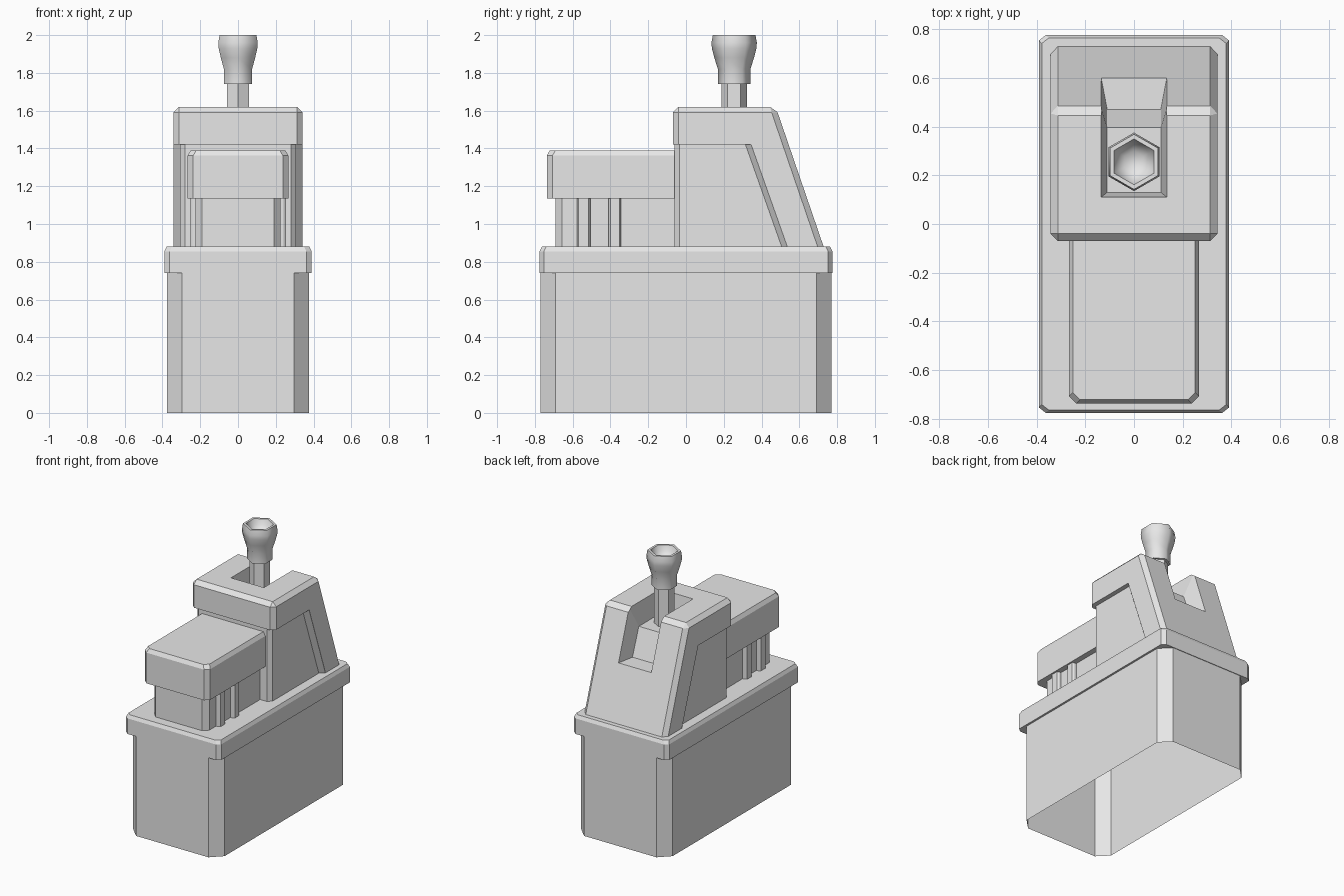
import bpy, bmesh, math

if "Cube" in bpy.data.objects:
    bpy.data.objects.remove(bpy.data.objects["Cube"], do_unlink=True)

grey = bpy.data.materials.new("plain_grey")
grey.use_nodes = True
grey.diffuse_color = (0.8, 0.8, 0.8, 1)
grey.node_tree.nodes["Principled BSDF"].inputs["Base Color"].default_value = (0.8, 0.8, 0.8, 1)


def finish(name, bm):
    bmesh.ops.recalc_face_normals(bm, faces=bm.faces)
    mesh = bpy.data.meshes.new(name)
    bm.to_mesh(mesh)
    bm.free()
    mesh.materials.append(grey)
    obj = bpy.data.objects.new(name, mesh)
    bpy.context.collection.objects.link(obj)
    return obj


def loft(name, rings, bottom=True, top=True):
    """Skin a stack of closed rings of equal length."""
    bm = bmesh.new()
    loops = [[bm.verts.new(p) for p in ring] for ring in rings]
    n = len(loops[0])
    for a, b in zip(loops, loops[1:]):
        for i in range(n):
            j = (i + 1) % n
            bm.faces.new((a[i], a[j], b[j], b[i]))
    if bottom:
        bm.faces.new(loops[0][::-1])
    if top:
        bm.faces.new(loops[-1])
    return finish(name, bm)


def octagon(x, y0, y1, z, cx, cy):
    """Rectangle with its four corners cut."""
    return [(-x + cx, y0, z), (x - cx, y0, z), (x, y0 + cy, z), (x, y1 - cy, z),
            (x - cx, y1, z), (-x + cx, y1, z), (-x, y1 - cy, z), (-x, y0 + cy, z)]


def block(name, x, y0, y1, z0, z1, cx, cy, top=0, drop=0, bottom=True):
    """Upright block with cut corners and an optional chamfered top."""
    rings = [octagon(x, y0, y1, z0, cx, cy), octagon(x, y0, y1, z1 - drop, cx, cy)]
    if drop:
        rings.append(octagon(x - top, y0 + top, y1 - top, z1, cx, cy))
    return loft(name, rings, bottom)


def extrude_profile(x, profile):
    """Side profile in (y, z), extruded across x."""
    bm = bmesh.new()
    sides = [[bm.verts.new((s * x, y, z)) for y, z in profile] for s in (-1, 1)]
    n = len(profile)
    for i in range(n):
        j = (i + 1) % n
        bm.faces.new((sides[0][i], sides[0][j], sides[1][j], sides[1][i]))
    for side in sides:
        bm.faces.new(side)
    bmesh.ops.recalc_face_normals(bm, faces=bm.faces)
    return bm


# Magazine body, open underneath, and the lip around its top
block("magazine_body", 0.375, -0.77, 0.77, 0, 0.75, 0.078, 0.078, bottom=False)
block("magazine_lip", 0.39, -0.775, 0.775, 0.74, 0.88, 0.028, 0.022, 0.012, 0.025)

# Front box, its narrower neck and the side ribs
block("front_box", 0.267, -0.737, 0.0, 1.135, 1.39, 0.03, 0.03, 0.016, 0.028)
block("front_neck", 0.225, -0.692, 0.0, 0.87, 1.14, 0.035, 0.035)
for side, label in ((-1, "right"), (1, "left")):
    for y0, y1, place in ((-0.578, -0.505, "front"), (-0.41, -0.343, "rear")):
        outline = [(0.2, y0), (0.24, y0), (0.255, y0 + 0.01),
                   (0.255, y1 - 0.01), (0.24, y1), (0.2, y1)]
        loft(f"{label}_{place}_rib",
             [[(side * x, y, z) for x, y in outline] for z in (0.87, 1.14)])

# Housing core, with cut front corners
bm = extrude_profile(0.308, [(-0.062, 0.87), (-0.062, 1.43), (0.355, 1.43), (0.55, 0.87)])
corners = [e for e in bm.edges if all(v.co.y < 0 for v in e.verts)
           and abs(e.verts[0].co.z - e.verts[1].co.z) > 0.1]
bmesh.ops.bevel(bm, geom=corners, offset=0.028, offset_type='OFFSET', segments=1, affect='EDGES')
finish("housing_core", bm)

# Housing shell: cap and sloping back in one bevelled piece
bm = extrude_profile(0.342, [(-0.07, 1.42), (-0.07, 1.62), (0.475, 1.62),
                             (0.732, 0.87), (0.54, 0.87), (0.345, 1.42)])
outer = []
for e in bm.edges:
    mid = (e.verts[0].co + e.verts[1].co) / 2
    low = all(v.co.z < 1.43 for v in e.verts)
    if not low:
        outer.append(e)
bmesh.ops.bevel(bm, geom=outer, offset=0.03, offset_type='OFFSET', segments=1, affect='EDGES')
shell = finish("housing_shell", bm)

# Tapered notch through the top and back of the shell
inner = [(0.13, 1.46), (0.395, 1.46), (0.47, 1.26)]
rim = [(0.11, 1.62), (0.475, 1.62), (0.60, 1.26)]
rings = []
for (iy, iz), (oy, oz) in zip(inner, rim):
    y, z = iy + 1.5 * (oy - iy), iz + 1.5 * (oz - iz)
    rings.append([(-0.11, iy, iz), (0.11, iy, iz), (0.147, y, z), (-0.147, y, z)])
cutter = loft("notch_cutter", rings)
cutter.hide_render = True
cut = shell.modifiers.new("notch", 'BOOLEAN')
cut.operation = 'DIFFERENCE'
cut.solver = 'EXACT'
cut.object = cutter
bpy.context.view_layer.objects.active = shell
shell.select_set(True)
bpy.ops.object.modifier_apply(modifier=cut.name)
shell.select_set(False)
bpy.data.objects.remove(cutter, do_unlink=True)

# Slanted edge strips where the shell steps out from the core
for side, label in ((-1, "right"), (1, "left")):
    strip = []
    for z, y in ((0.87, 0.51), (1.42, 0.315)):
        strip.append([(side * x, y + dy, z)
                      for x, dy in ((0.3, 0), (0.308, 0), (0.342, 0.031), (0.3, 0.031))])
    loft(f"{label}_edge_strip", strip)


# Six-sided lever shaft and cupped knob
def hexagon(r, z):
    return [(r * math.sin(k * math.pi / 3), 0.255 + r * math.cos(k * math.pi / 3), z)
            for k in range(6)]


loft("lever_shaft", [hexagon(0.068, 1.42), hexagon(0.068, 1.76)])
knob_profile = [(0.086, 1.74), (0.086, 1.82), (0.105, 1.88), (0.118, 1.93), (0.12, 1.96),
                (0.113, 2.0), (0.094, 2.0), (0.08, 1.96), (0.045, 1.925)]
knob = loft("lever_knob", [hexagon(r, z) for r, z in knob_profile])
bpy.context.view_layer.objects.active = knob
knob.select_set(True)
bpy.ops.object.shade_smooth_by_angle(angle=math.radians(62))
knob.select_set(False)
